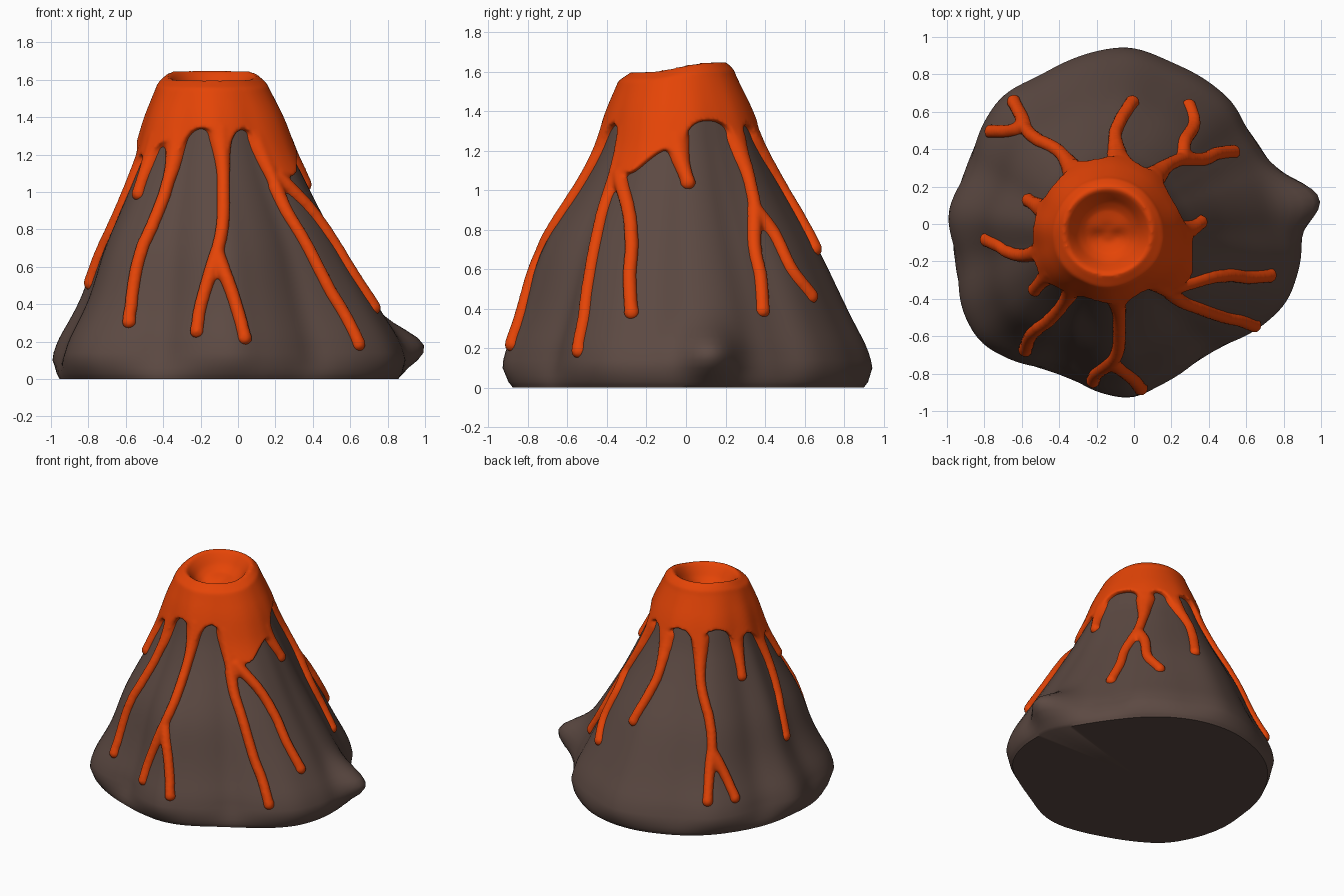
import bpy, bmesh, math
from mathutils import Vector
from mathutils.bvhtree import BVHTree

if "Cube" in bpy.data.objects:
    bpy.data.objects.remove(bpy.data.objects["Cube"])

TAU = 2 * math.pi
TOP = Vector((-0.14, -0.04))          # centre of the crater
N = 160


def material(name, rgb):
    m = bpy.data.materials.new(name)
    m.diffuse_color = (*rgb, 1)
    m.use_nodes = True
    m.node_tree.nodes["Principled BSDF"].inputs["Base Color"].default_value = m.diffuse_color
    return m


rock_mat = material("dark rock", (0.107, 0.067, 0.055))
lava_mat = material("orange lava", (0.78, 0.058, 0.002))

# Ground outline of the mountain, seen from above
OUTLINE = [(.86, .12), (.80, .25), (.7, .35), (.6, .5), (.53, .65), (.2, .86), (-.02, .95), (-.18, .93),
           (-.5, .79), (-.71, .69), (-.82, .52), (-.87, .3), (-1.01, .06), (-.93, -.2), (-.93, -.45),
           (-.83, -.64), (-.6, -.75), (-.4, -.76), (-.2, -.9), (0, -.94), (.1, -.88), (.4, -.66),
           (.65, -.57), (.82, -.42), (.9, -.15), (.87, -.04)]
POLAR = sorted((math.atan2(y, x) % TAU, math.hypot(x, y)) for x, y in OUTLINE)
POLAR = [(POLAR[-1][0] - TAU, POLAR[-1][1])] + POLAR + [(POLAR[0][0] + TAU, POLAR[0][1])]
# How far each height leans out from the crater ring to the ground outline
SLOPE = [(0, .96), (.03, .985), (.1, 1), (.2, .965), (.3, .89), (.5, .745), (.7, .6), (.85, .485),
         (1.0, .375), (1.2, .24), (1.4, .145), (1.55, .045), (1.62, 0), (1.8, 0)]


def interp(table, v):
    for (a, p), (b, q) in zip(table, table[1:]):
        if v <= b:
            return p + (q - p) * (v - a) / (b - a)
    return table[-1][1]


def angle_gap(a, b):
    return abs((a - b + math.pi) % TAU - math.pi)


def bell(v, width):
    return math.exp(-.5 * (v / width) ** 2)


def radii(spread):
    return [sum(interp(POLAR, (TAU * i / N + spread * k / 3) % TAU) for k in range(-3, 4)) / 7
            for i in range(N)]


RADII, SOFT_RADII = radii(.07), radii(.3)


def surface(i, z, offset=0.0):
    """Point on the mountainside for angular step i at height z."""
    t = TAU * i / N
    d = Vector((math.cos(t), math.sin(t)))
    f = sum(interp(SLOPE, max(0, z + k)) for k in (-.04, 0, .04)) / 3 if z > .1 else interp(SLOPE, z)
    # fuller front and back, leaner left and right
    f += bell(z - .72, .2) * (.085 * max(0, -d.y) ** 2 + .03 * max(0, d.y) ** 2 - .03 * max(0, d.x) ** 2)
    f -= bell(z - .42, .15) * .05 * max(0, -d.x) ** 2
    w = min(1, z / .12)
    p = (TOP + d * .24).lerp(d * (SOFT_RADII[i % N] * (1 - w) + RADII[i % N] * w), f)
    # side boulder bulge
    p += d * .16 * bell(angle_gap(t, .13), .11) * bell(z - .18, .085)
    p += d * offset
    return Vector((p.x, p.y, z))


def rings_to_bmesh(bm, rings, start, end):
    """Skin a stack of closed rings and close both ends to a point."""
    loops = [[bm.verts.new(p) for p in r] for r in rings]
    for a, b in zip(loops, loops[1:]):
        for i in range(N):
            j = (i + 1) % N
            bm.faces.new((a[i], a[j], b[j], b[i]))
    for loop, tip in ((loops[0], start), (loops[-1], end)):
        v = bm.verts.new(tip)
        for i in range(N):
            bm.faces.new((loop[i], loop[(i + 1) % N], v))
    bmesh.ops.recalc_face_normals(bm, faces=bm.faces)


def finish(bm, name, mat):
    me = bpy.data.meshes.new(name)
    bm.to_mesh(me)
    bm.free()
    me.materials.append(mat)
    ob = bpy.data.objects.new(name, me)
    bpy.context.collection.objects.link(ob)
    bpy.ops.object.select_all(action='DESELECT')
    ob.select_set(True)
    bpy.context.view_layer.objects.active = ob
    return ob


# Rock mountain
bm = bmesh.new()
heights = [0, .015, .03, .06] + [.1 + .04 * k for k in range(33)]
rings_to_bmesh(bm, [[surface(i, z) for i in range(N)] for z in heights],
               (0, 0, 0), (TOP.x, TOP.y, 1.4))
tree = BVHTree.FromBMesh(bm)
finish(bm, "mountain", rock_mat)
bpy.ops.object.shade_smooth_by_angle(angle=math.radians(50))

# Lava streams as approximate paths, later snapped to the rock
STREAMS = [
    [(-.34, -.37, 1.3), (-.37, -.44, 1.12), (-.45, -.54, .9), (-.56, -.64, .68), (-.6, -.7, .5), (-.605, -.75, .34)],
    [(-.09, -.4, 1.33), (-.08, -.48, 1.1), (-.08, -.65, .85), (-.11, -.72, .66)],
    [(.12, -.34, 1.3), (.17, -.37, 1.15), (.22, -.39, 1.0)],
    [(.2, -.05, 1.24), (.27, -.03, 1.14), (.36, .01, 1.04)],
    [(.13, .28, 1.28), (.2, .33, 1.07), (.26, .35, .9)],
    [(-.07, .38, 1.28), (-.1, .48, 1.05), (-.07, .57, .9), (0, .68, .72)],
    [(-.33, .3, 1.28), (-.4, .39, 1.0), (-.5, .43, .75), (-.57, .5, .55)],
    [(-.5, -.14, 1.26), (-.62, -.17, 1.0), (-.69, -.15, .8), (-.73, -.12, .7), (-.84, -.1, .53)],
    [(-.47, .07, 1.28), (-.52, .1, 1.12), (-.57, .13, 1.0)],
    [(-.44, -.25, 1.28), (-.49, -.3, 1.13), (-.53, -.35, .99)],
]
BRANCHES = [
    [(-.11, -.72, .66), (-.17, -.78, .5), (-.21, -.82, .38), (-.225, -.85, .26)],
    [(-.11, -.72, .66), (-.06, -.77, .53), (-.01, -.83, .4), (.05, -.91, .23)],
    [(.21, -.39, 1.03), (.26, -.42, .9), (.35, -.45, .74), (.48, -.49, .48), (.57, -.52, .35), (.65, -.55, .19)],
    [(.22, -.34, 1.08), (.36, -.28, .9), (.5, -.27, .71), (.6, -.28, .54), (.71, -.27, .37)],
    [(.26, .35, .9), (.36, .34, .7), (.43, .37, .55), (.53, .385, .39)],
    [(.26, .35, .9), (.27, .44, .78), (.32, .53, .6), (.28, .61, .45)],
    [(-.57, .5, .55), (-.6, .57, .43), (-.64, .65, .25)],
    [(-.57, .5, .55), (-.68, .5, .42), (-.8, .51, .27)],
]


def edge_height(i):
    """Lower rim of the lava cap: arches that dip towards each stream."""
    t = TAU * i / N
    z = 1.36 - .16 * bell(angle_gap(t, -.38), .24) - .16 * bell(angle_gap(t, -.65), .16)
    z -= .1 * bell(angle_gap(t, 3.45), .4)
    for s in STREAMS:
        g = angle_gap(t, math.atan2(s[0][1] - TOP.y, s[0][0] - TOP.x))
        z -= .15 * math.exp(-g / .11)
    return max(z, 1.05)


# Lava cap with the crater bowl
bm = bmesh.new()
rim = [1.625 + .027 * math.tanh(2 * math.sin(TAU * i / N)) for i in range(N)]
rings = []
for r, drop in ((.06, .145), (.12, .125), (.16, .09), (.19, .045), (.215, .012), (.235, 0), (.255, .014)):
    rings.append([Vector((TOP.x + r * math.cos(TAU * i / N), TOP.y + r * math.sin(TAU * i / N),
                          rim[i] - drop)) for i in range(N)])
for k in range(13):
    rings.append([surface(i, (rim[i] - .045) * (1 - k / 12) + edge_height(i) * k / 12, .034) for i in range(N)])
rings.append([surface(i, edge_height(i) - .01, -.06) for i in range(N)])
rings_to_bmesh(bm, rings, (TOP.x, TOP.y, 1.475), (TOP.x, TOP.y, 1.25))


def catmull(p, t):
    a, b, c, d = p
    return .5 * (2 * b + (c - a) * t + (2 * a - 5 * b + 4 * c - d) * t * t + (3 * b - a - 3 * c + d) * t ** 3)


def add_stream(path, flare):
    """String beads along a smoothed path; the remesh fuses them."""
    pts = [Vector(p) for p in path]
    pts = [2 * pts[0] - pts[1]] + pts + [2 * pts[-1] - pts[-2]]
    run = 0
    for k in range(len(pts) - 3):
        seg = pts[k:k + 4]
        steps = max(2, round((seg[2] - seg[1]).length / .016))
        for s in range(steps + 1):
            co, no, _, _ = tree.find_nearest(catmull(seg, s / steps))
            r = .038 + flare * max(0, 1 - run / .3) ** 2
            last = k == len(pts) - 4 and s == steps
            r = .042 if last else r
            ball = bmesh.ops.create_icosphere(bm, subdivisions=2, radius=r)["verts"]
            bmesh.ops.translate(bm, verts=ball, vec=co - no * (r - .038))
            run += (seg[2] - seg[1]).length / steps


for path in STREAMS:
    add_stream(path, .04)
for path in BRANCHES:
    add_stream(path, .008)

lava = finish(bm, "lava", lava_mat)
mod = lava.modifiers.new("fuse", 'REMESH')
mod.mode = 'VOXEL'
mod.voxel_size = .012
mod.use_smooth_shade = True
mod = lava.modifiers.new("soften", 'SMOOTH')
mod.factor = .5
mod.iterations = 6
